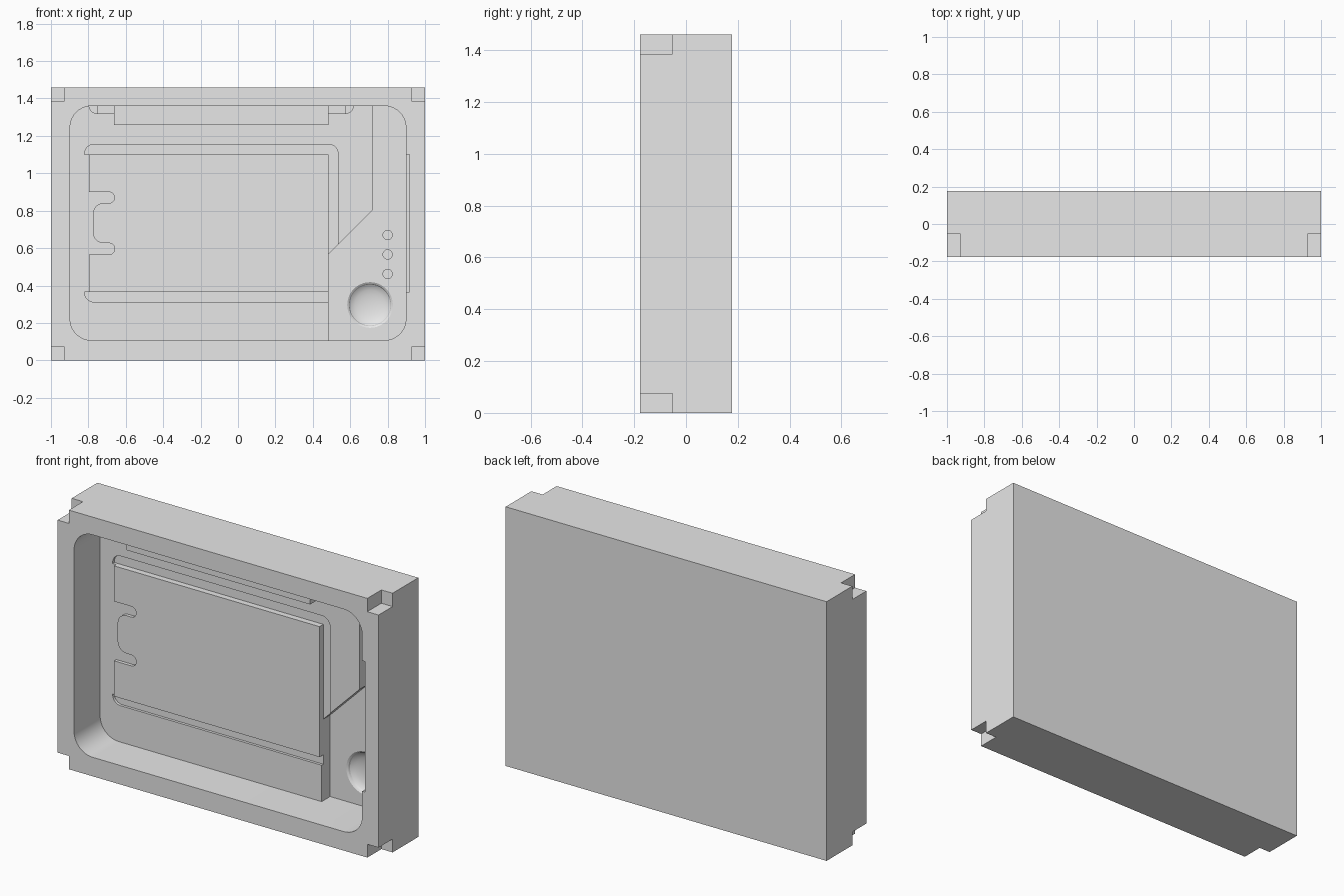
import bpy, bmesh, math
from mathutils import Vector

if "Cube" in bpy.data.objects:
    bpy.data.objects.remove(bpy.data.objects["Cube"])

grey = bpy.data.materials.new("plain_grey")
grey.diffuse_color = (0.8, 0.8, 0.8, 1)
grey.use_nodes = True
grey.node_tree.nodes["Principled BSDF"].inputs["Base Color"].default_value = grey.diffuse_color
FRONT, BACK = -0.177, 0.177
OUT = -0.3                               # start of cutters, in front of the block
FLOOR, GROOVE, PLATE, PANEL = 0.055, 0.07, 0.036, 0.13


def arc(cx, cz, r, a0, a1, n=10):
    """Points on an arc in the x-z plane, angles in degrees."""
    return [(cx + r * math.cos(math.radians(a0 + (a1 - a0) * i / n)),
             cz + r * math.sin(math.radians(a0 + (a1 - a0) * i / n))) for i in range(n + 1)]


def rect(x0, x1, z0, z1):
    return [(x0, z0), (x1, z0), (x1, z1), (x0, z1)]


def finish(name, bm):
    bmesh.ops.recalc_face_normals(bm, faces=bm.faces)
    me = bpy.data.meshes.new(name)
    bm.to_mesh(me)
    bm.free()
    me.materials.append(grey)
    ob = bpy.data.objects.new(name, me)
    bpy.context.collection.objects.link(ob)
    return ob


def prism(name, pts, y0, y1):
    """Extrude an x-z outline from y0 to y1."""
    bm = bmesh.new()
    face = bm.faces.new([bm.verts.new((x, y0, z)) for x, z in pts])
    new = bmesh.ops.extrude_face_region(bm, geom=[face])["geom"]
    bmesh.ops.translate(bm, vec=(0, y1 - y0, 0),
                        verts=[v for v in new if isinstance(v, bmesh.types.BMVert)])
    return finish(name, bm)


def lathe(name, cx, cz, profile, n=48):
    """Spin (radius, y) points about a y-directed axis; both ends lie on the axis."""
    bm = bmesh.new()
    vs = [bm.verts.new((cx + r, y, cz)) for r, y in profile]
    edges = [bm.edges.new(p) for p in zip(vs, vs[1:])]
    bmesh.ops.spin(bm, geom=vs + edges, cent=(cx, 0, cz), axis=(0, 1, 0),
                   angle=2 * math.pi, steps=n)
    bmesh.ops.remove_doubles(bm, verts=bm.verts, dist=1e-5)
    return finish(name, bm)


def cut(target, cutter):
    mod = target.modifiers.new("cut", "BOOLEAN")
    mod.operation, mod.solver, mod.object = "DIFFERENCE", "EXACT", cutter
    bpy.context.view_layer.objects.active = target
    bpy.ops.object.modifier_apply(modifier=mod.name)
    bpy.data.objects.remove(cutter)


# Main block with four notched front corners
block = prism("mould_block", rect(-1, 1, 0, 1.46), FRONT, BACK)
for x0, x1 in ((-1.1, -0.93), (0.93, 1.1)):
    for z0, z1 in ((-0.1, 0.075), (1.385, 1.6)):
        cut(block, prism("corner_notch", rect(x0, x1, z0, z1), OUT, -0.052))

# Round-cornered main pocket
R, X, Z0, Z1 = 0.115, 0.898, 0.107, 1.36
lower_right = arc(X - R, Z0 + R, R, 270, 360)
upper_right = arc(X - R, Z1 - R, R, 0, 90)
upper_left = arc(-X + R, Z1 - R, R, 90, 180)
lower_left = arc(-X + R, Z0 + R, R, 180, 270)
cut(block, prism("pocket", lower_right + upper_right + upper_left + lower_left, OUT, FLOOR))

# Shallow grooves around the centre plate
upper_groove = ([(-0.82, 1.1), (0.483, 1.1), (0.483, 0.54), (0.535, 0.59)]
                + arc(0.485, 1.105, 0.05, 0, 90) + arc(-0.77, 1.105, 0.05, 90, 174))
cut(block, prism("upper_groove", upper_groove, OUT, GROOVE))
lower_groove = [(0.5, 0.365), (-0.82, 0.365)] + arc(-0.77, 0.362, 0.05, 184, 270) + [(0.5, 0.312)]
cut(block, prism("lower_groove", lower_groove, OUT, GROOVE))

# Deep control panel with slanted edge, plus slot in the right wall
panel = ([(0.483, Z0)] + lower_right + upper_right
         + [(0.72, Z1), (0.72, 0.803), (0.483, 0.566)])
cut(block, prism("control_panel", panel, OUT, PANEL))
cut(block, prism("side_slot", rect(0.85, 0.916, 0.365, 1.1), OUT, FLOOR))

# Round dial bowl
bowl = [(0, 0.1), (0.122, 0.1), (0.122, PANEL), (0.113, 0.136)]
bowl += [(0.113 * math.cos(a), 0.136 + 0.034 * math.sin(a))
         for a in [math.radians(15 * i) for i in range(1, 6)]] + [(0, 0.17)]
cut(block, lathe("dial_bowl", 0.706, 0.296, bowl))

# Three button sockets, each with a raised centre pin left standing
for z in (0.67, 0.566, 0.462):
    cut(block, lathe("button_socket", 0.8, z,
                     [(0, 0.1), (0.025, 0.1), (0.025, 0.145), (0.011, 0.145), (0.011, 0.138), (0, 0.138)], 24))

# Raised centre plate with two finger slots on its left edge
plate = ([(0.483, 0.365), (0.483, 1.1), (-0.797, 1.1), (-0.797, 0.9)]
         + arc(-0.69, 0.87, 0.03, 90, -90)
         + arc(-0.72, 0.785, 0.055, 90, 180)
         + arc(-0.72, 0.682, 0.055, 180, 270)
         + arc(-0.69, 0.596, 0.031, 90, -90)
         + [(-0.797, 0.565), (-0.797, 0.365)])
centre_plate = prism("centre_plate", plate, PLATE, GROOVE)

# Tabs hanging from the top wall of the pocket
top_tab = prism("top_tab", rect(-0.662, 0.483, 1.257, Z1 + 0.01), -0.048, FLOOR + 0.01)
strip = arc(-0.754, 1.363, 0.045, 180, 270) + arc(0.575, 1.363, 0.045, 270, 360)
tab_strip = prism("tab_strip", strip, 0.02, FLOOR + 0.01)
tab_step = prism("tab_step", rect(-0.754, 0.575, 1.318, Z1 + 0.005), 0.0, FLOOR)

# Smooth curved walls, keep edges crisp
for ob in list(bpy.context.scene.objects):
    bpy.ops.object.select_all(action="DESELECT")
    ob.select_set(True)
    bpy.context.view_layer.objects.active = ob
    bpy.ops.object.shade_smooth_by_angle(angle=math.radians(30))
